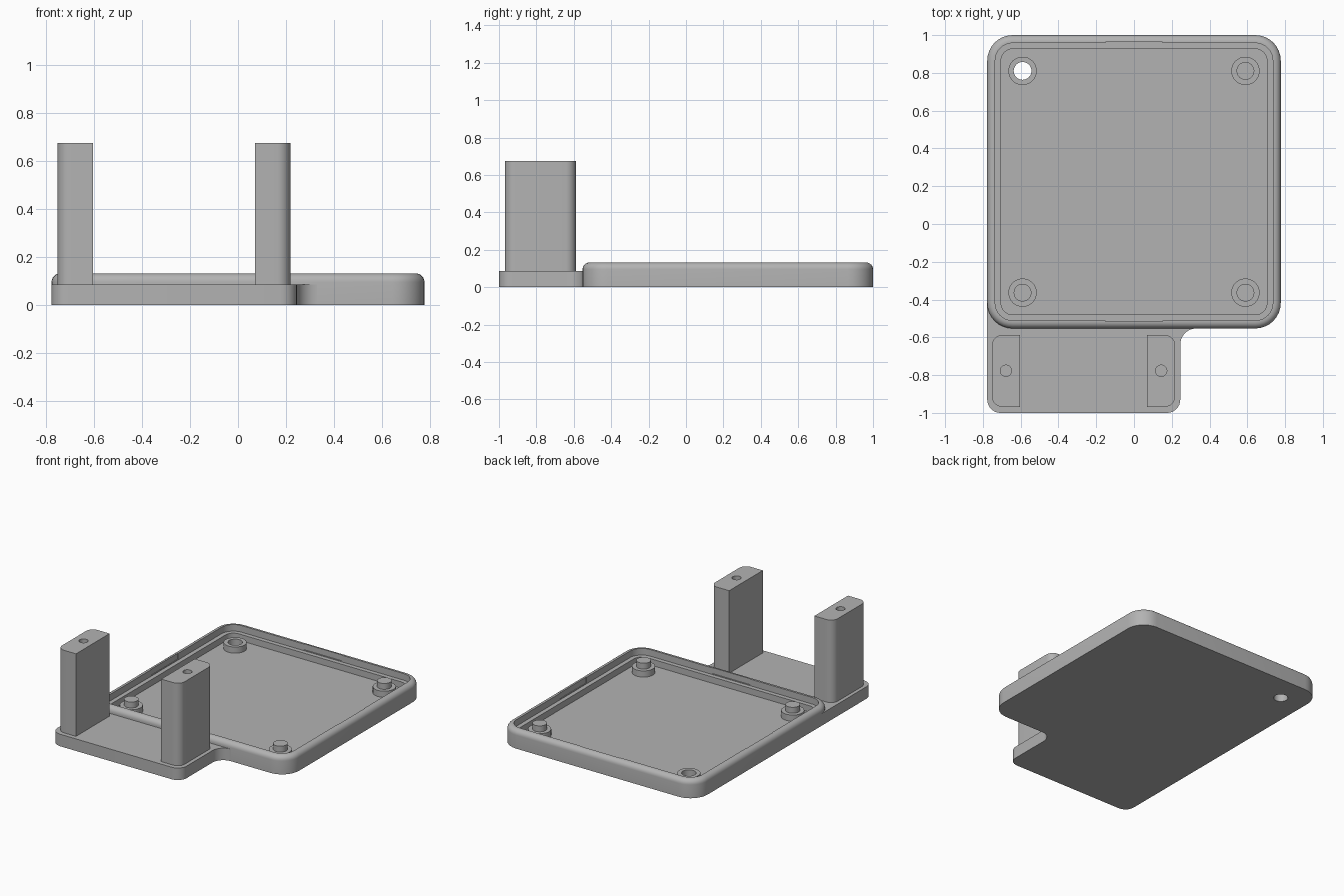
import bpy, bmesh, math
from mathutils import Vector

cube = bpy.data.objects.get("Cube")
if cube:
    bpy.data.objects.remove(cube, do_unlink=True)

grey = bpy.data.materials.new("plain grey")
grey.use_nodes = True
COLOUR = (0.45, 0.45, 0.45, 1)
grey.diffuse_color = COLOUR
grey.node_tree.nodes["Principled BSDF"].inputs["Base Color"].default_value = COLOUR

W, FRONT, BACK = 0.777, -0.553, 1.0      # tray extents
MID = (FRONT + BACK) / 2
FLOOR, LEDGE, TOP = 0.04, 0.085, 0.132   # tray heights
PLATE, POST = 0.086, 0.676               # bracket heights


def rounded(corners, steps=8):
    """Outline from right-angled (x, y, radius) corners."""
    pts = []
    for i, (x, y, r) in enumerate(corners):
        p = Vector((x, y))
        if not r:
            pts.append(p)
            continue
        before = (Vector(corners[i - 1][:2]) - p).normalized()
        after = (Vector(corners[(i + 1) % len(corners)][:2]) - p).normalized()
        centre = p + (before + after) * r
        for k in range(steps + 1):
            t = math.pi / 2 * k / steps
            pts.append(centre - r * (after * math.cos(t) + before * math.sin(t)))
    return pts


def circle(x, y, r, n=32):
    return [Vector((x + r * math.cos(a), y + r * math.sin(a)))
            for a in (2 * math.pi * k / n for k in range(n))]


def loft(name, rings, caps=True):
    """Skin a stack of (outline, z) rings; without caps the ends join up."""
    bm = bmesh.new()
    loops = [[bm.verts.new((p.x, p.y, z)) for p in pts] for pts, z in rings]
    pairs = list(zip(loops, loops[1:]))
    if caps:
        bm.faces.new(loops[0])
        bm.faces.new(loops[-1])
    else:
        pairs.append((loops[-1], loops[0]))
    for a, b in pairs:
        for i in range(len(a)):
            j = (i + 1) % len(a)
            bm.faces.new((a[i], a[j], b[j], b[i]))
    bmesh.ops.recalc_face_normals(bm, faces=bm.faces)
    mesh = bpy.data.meshes.new(name)
    bm.to_mesh(mesh)
    bm.free()
    mesh.materials.append(grey)
    obj = bpy.data.objects.new(name, mesh)
    bpy.context.collection.objects.link(obj)
    return obj


def activate(obj):
    bpy.ops.object.select_all(action='DESELECT')
    obj.select_set(True)
    bpy.context.view_layer.objects.active = obj


def cut(target, outline, z0, z1):
    cutter = loft("cutter", [(outline, z0), (outline, z1)])
    cutter.hide_render = True
    activate(target)
    mod = target.modifiers.new("cut", 'BOOLEAN')
    mod.operation = 'DIFFERENCE'
    mod.solver = 'EXACT'
    mod.object = cutter
    bpy.ops.object.modifier_apply(modifier=mod.name)
    bpy.data.objects.remove(cutter, do_unlink=True)


def box(x, y, hx, hy):
    return rounded([(x - hx, y - hy, 0), (x + hx, y - hy, 0),
                    (x + hx, y + hy, 0), (x - hx, y + hy, 0)])


def tray_outline(inset):
    r = 0.135 - inset
    x, y0, y1 = W - inset, FRONT + inset, BACK - inset
    return rounded([(-x, y0, r), (x, y0, r), (x, y1, r), (-x, y1, r)])


# Tray: rounded outer rim, stepped lip and recessed floor
LIP, WALL, FILLET = 0.042, 0.073, 0.036
profile = [(0, 0)]
for k in range(7):
    t = math.pi / 2 * k / 6
    profile.append((FILLET * (1 - math.cos(t)), TOP - FILLET * (1 - math.sin(t))))
profile += [(LIP, TOP), (LIP, LEDGE), (WALL, LEDGE), (WALL, FLOOR)]
tray = loft("tray", [(tray_outline(i), z) for i, z in profile])

# Shallow snap slots in the middle of each lip
DEPTH = 0.004
for side in (-1, 1):
    cut(tray, box(side * (W - LIP), MID, DEPTH, 0.15), LEDGE + 0.005, TOP + 0.02)
    cut(tray, box(0, MID + side * (W - LIP), 0.15, DEPTH), LEDGE + 0.005, TOP + 0.02)

# Standoffs: three with locating pins, one with a through hole
SX, SY, SEAT = 0.59, 0.587, 0.084
for sx, xname in ((-1, "right"), (1, "left")):
    for sy, yname in ((-1, "front"), (1, "back")):
        x, y = sx * SX, MID + sy * SY
        name = f"{yname}_{xname}_standoff"
        outer, inner = circle(x, y, 0.075), circle(x, y, 0.047)
        if (sx, sy) == (-1, 1):
            cut(tray, inner, -0.1, 0.1)
            loft(name, [(outer, FLOOR), (outer, SEAT), (inner, SEAT), (inner, FLOOR)],
                 caps=False)
        else:
            loft(name, [(outer, FLOOR), (outer, SEAT), (inner, SEAT), (inner, 0.126)])

# Bracket plate, blended into the tray's front wall
X0, X1, BLEND = -W, 0.245, 0.085
plate = rounded([
    (X0, -1, 0.07), (X1, -1, 0.07), (X1, FRONT, BLEND),
    (X1 + BLEND + 0.001, FRONT, 0), (X1 + BLEND + 0.001, FRONT + 0.03, 0),
    (X0 + 0.03, FRONT + 0.03, 0.1), (X0 + 0.03, FRONT + 0.135, 0),
    (X0, FRONT + 0.135, 0)])
loft("bracket_plate", [(plate, 0), (plate, PLATE)])

# Upright posts with rounded outer corners and screw holes
for name, x, right_r, left_r in (("right_post", -0.678, 0.055, 0),
                                 ("left_post", 0.144, 0, 0.055)):
    hx, y0, y1 = 0.074, -0.968, -0.588
    post = loft(name, [(rounded([(x - hx, y0, right_r), (x + hx, y0, left_r),
                                 (x + hx, y1, left_r), (x - hx, y1, right_r)]), z)
                       for z in (PLATE, POST)])
    cut(post, circle(x, -0.777, 0.03, 24), POST - 0.25, POST + 0.1)

# Smooth the curved walls, keep the edges crisp
for obj in list(bpy.context.collection.objects):
    if obj.type == 'MESH':
        activate(obj)
        bpy.ops.object.shade_smooth_by_angle(angle=math.radians(30))
